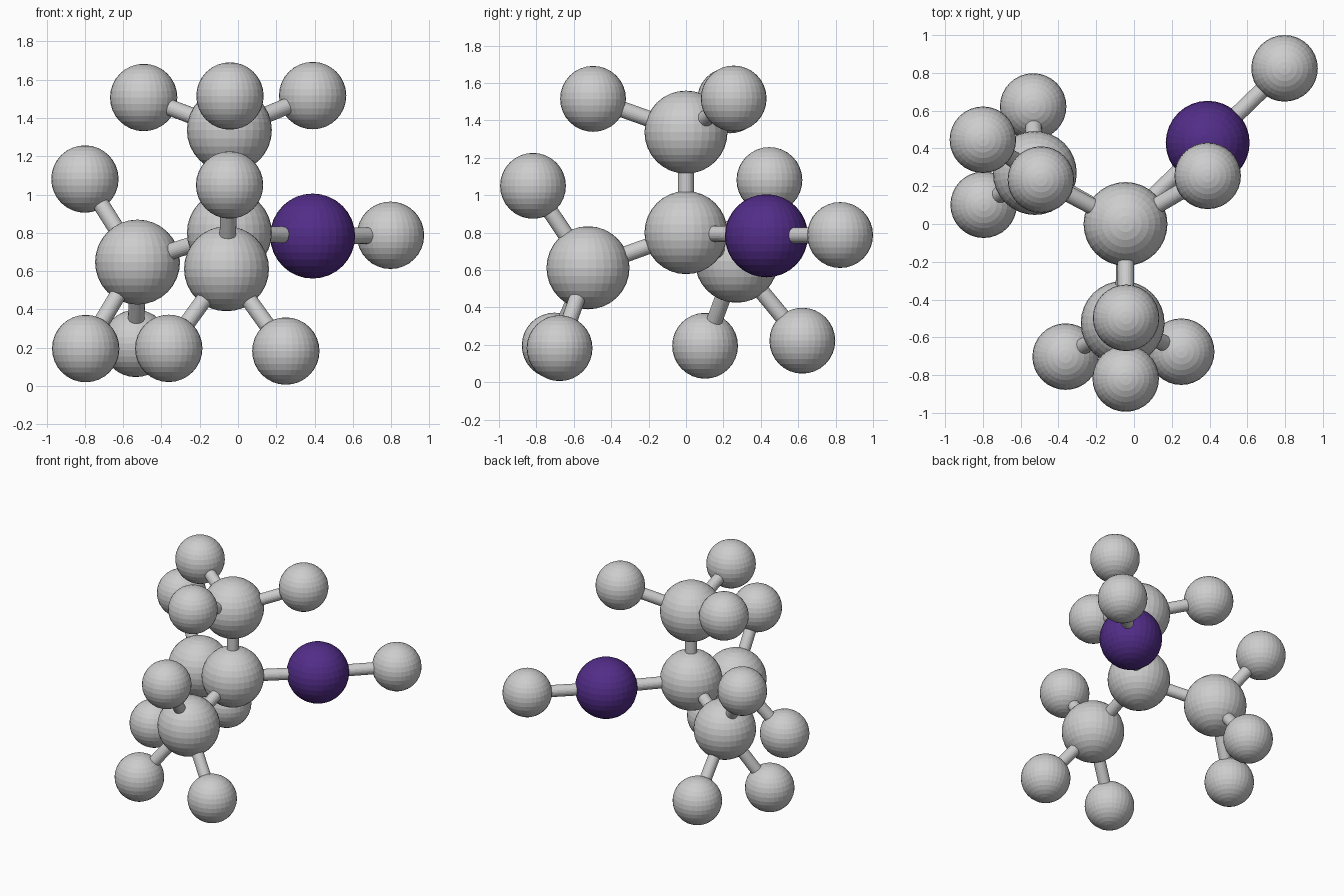
import bpy
from mathutils import Vector

if "Cube" in bpy.data.objects:
    bpy.data.objects.remove(bpy.data.objects["Cube"])


def make_material(name, colour):
    mat = bpy.data.materials.new(name)
    mat.diffuse_color = (*colour, 1)
    mat.use_nodes = True
    mat.node_tree.nodes["Principled BSDF"].inputs["Base Color"].default_value = mat.diffuse_color
    return mat


GREY = make_material("light grey", (0.61, 0.61, 0.61))
PURPLE = make_material("deep purple", (0.085, 0.026, 0.25))
BIG, SMALL, BOND = 0.222, 0.176, 0.043


def ball(name, pos, radius, mat=GREY):
    bpy.ops.mesh.primitive_uv_sphere_add(segments=32, ring_count=16, radius=radius, location=pos)
    obj = bpy.context.object
    obj.name = name
    obj.data.materials.append(mat)


def rod(name, a, b):
    a, b = Vector(a), Vector(b)
    d = b - a
    bpy.ops.mesh.primitive_cylinder_add(vertices=24, radius=BOND, depth=d.length, location=(a + b) / 2)
    obj = bpy.context.object
    obj.name = name
    obj.rotation_mode = 'QUATERNION'
    obj.rotation_quaternion = d.to_track_quat('Z', 'Y')
    obj.data.materials.append(GREY)


# Central ball
centre = (-0.045, 0, 0.8)
ball("centre_ball", centre, BIG)

# Each branch: large ball, its material, and the small balls joined to it
branches = {
    "top": ((-0.045, 0, 1.337), GREY,
            [(-0.493, 0.235, 1.507), (-0.042, -0.497, 1.515), (0.39, 0.255, 1.517)]),
    "front": ((-0.06, -0.524, 0.612), GREY,
              [(-0.044, -0.818, 1.05), (-0.362, -0.702, 0.196), (0.25, -0.676, 0.182)]),
    "left": ((-0.525, 0.27, 0.647), GREY,
             [(-0.8, 0.446, 1.081), (-0.796, 0.102, 0.195), (-0.534, 0.622, 0.222)]),
    "right": ((0.39, 0.43, 0.783), PURPLE,
              [(0.797, 0.824, 0.787)]),
}
for side, (hub, mat, ends) in branches.items():
    ball(f"{side}_large_ball", hub, BIG, mat)
    rod(f"{side}_main_rod", centre, hub)
    for i, end in enumerate(ends, 1):
        ball(f"{side}_small_ball_{i}", end, SMALL)
        rod(f"{side}_rod_{i}", hub, end)
